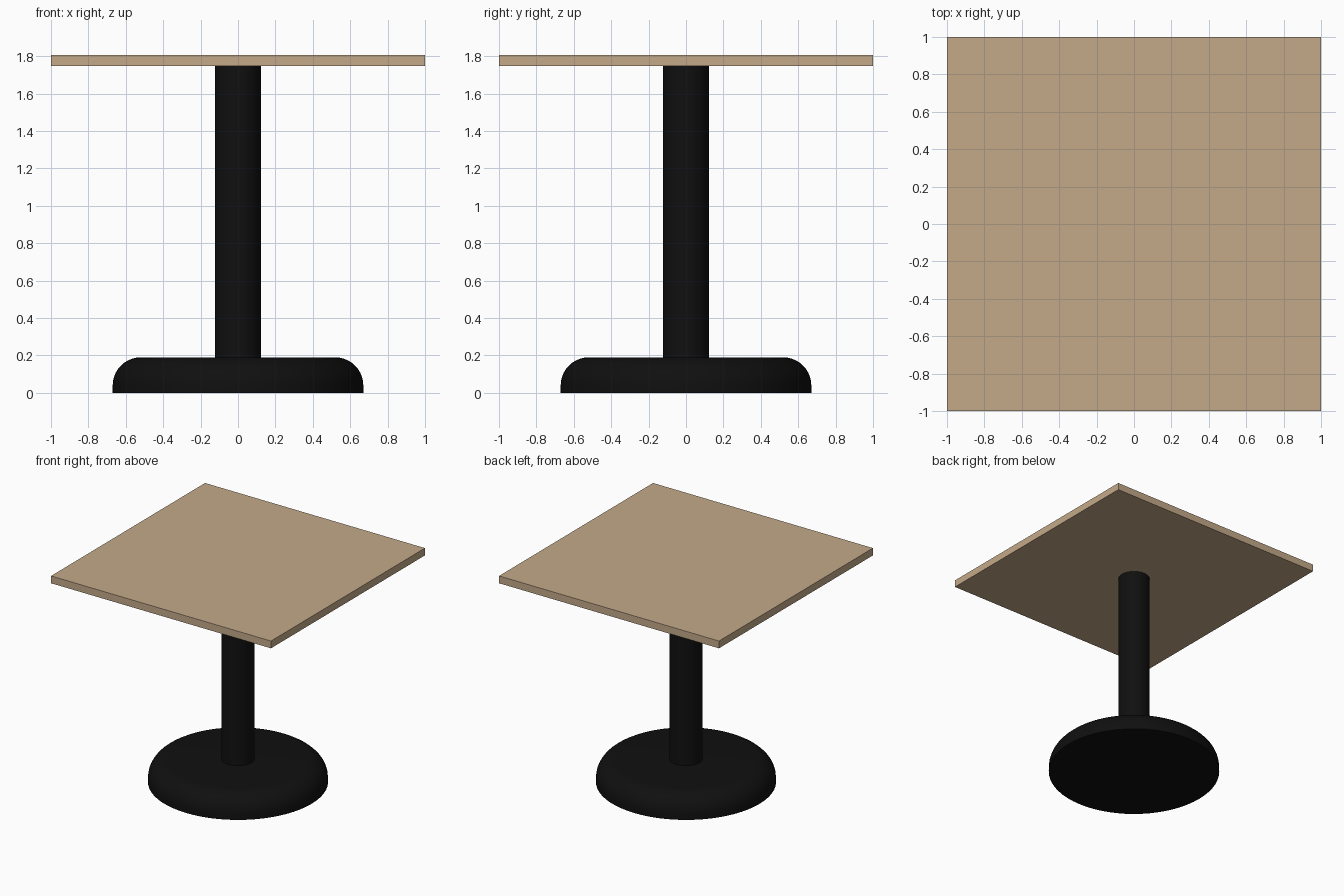
import bpy, math

if "Cube" in bpy.data.objects:
    bpy.data.objects.remove(bpy.data.objects["Cube"])


def material(name, color):
    m = bpy.data.materials.new(name)
    m.diffuse_color = color
    m.use_nodes = True
    m.node_tree.nodes["Principled BSDF"].inputs["Base Color"].default_value = m.diffuse_color
    return m


black = material("black_metal", (0.005, 0.005, 0.005, 1))
wood = material("light_wood", (0.55, 0.40, 0.25, 1))


def lathe(name, profile, mat, sides=64):
    """Revolve a (radius, z) profile about z; radius 0 points become poles."""
    verts, rings = [], []
    for r, z in profile:
        n = 1 if r == 0 else sides
        rings.append([len(verts) + i for i in range(n)])
        for i in range(n):
            a = 2 * math.pi * i / sides
            verts.append((r * math.cos(a), r * math.sin(a), z))
    faces = []
    for lo, hi in zip(rings, rings[1:]):
        for i in range(sides):
            j = (i + 1) % sides
            quad = [lo[i % len(lo)], lo[j % len(lo)], hi[j % len(hi)], hi[i % len(hi)]]
            faces.append(list(dict.fromkeys(quad)))
    mesh = bpy.data.meshes.new(name)
    mesh.from_pydata(verts, [], faces)
    obj = bpy.data.objects.new(name, mesh)
    bpy.context.collection.objects.link(obj)
    mesh.materials.append(mat)
    bpy.context.view_layer.objects.active = obj
    obj.select_set(True)
    bpy.ops.object.shade_smooth_by_angle(angle=math.radians(35))
    obj.select_set(False)
    return obj


# Round weighted base with a softly rounded shoulder
shoulder = [(0.52 + 0.15 * math.cos(t), 0.04 + 0.15 * math.sin(t))
            for t in (math.pi / 2 * i / 10 for i in range(11))]
lathe("base", [(0, 0), (0.671, 0)] + shoulder + [(0, 0.19)], black)

# Central column
lathe("column", [(0, 0.18), (0.123, 0.18), (0.123, 1.747), (0, 1.747)], black)

# Square table top
bpy.ops.mesh.primitive_cube_add(size=1, location=(0, 0, 1.777))
top = bpy.context.object
top.name = "table_top"
top.scale = (2, 2, 0.06)
bpy.ops.object.transform_apply(location=False, rotation=False, scale=True)
top.data.materials.append(wood)
